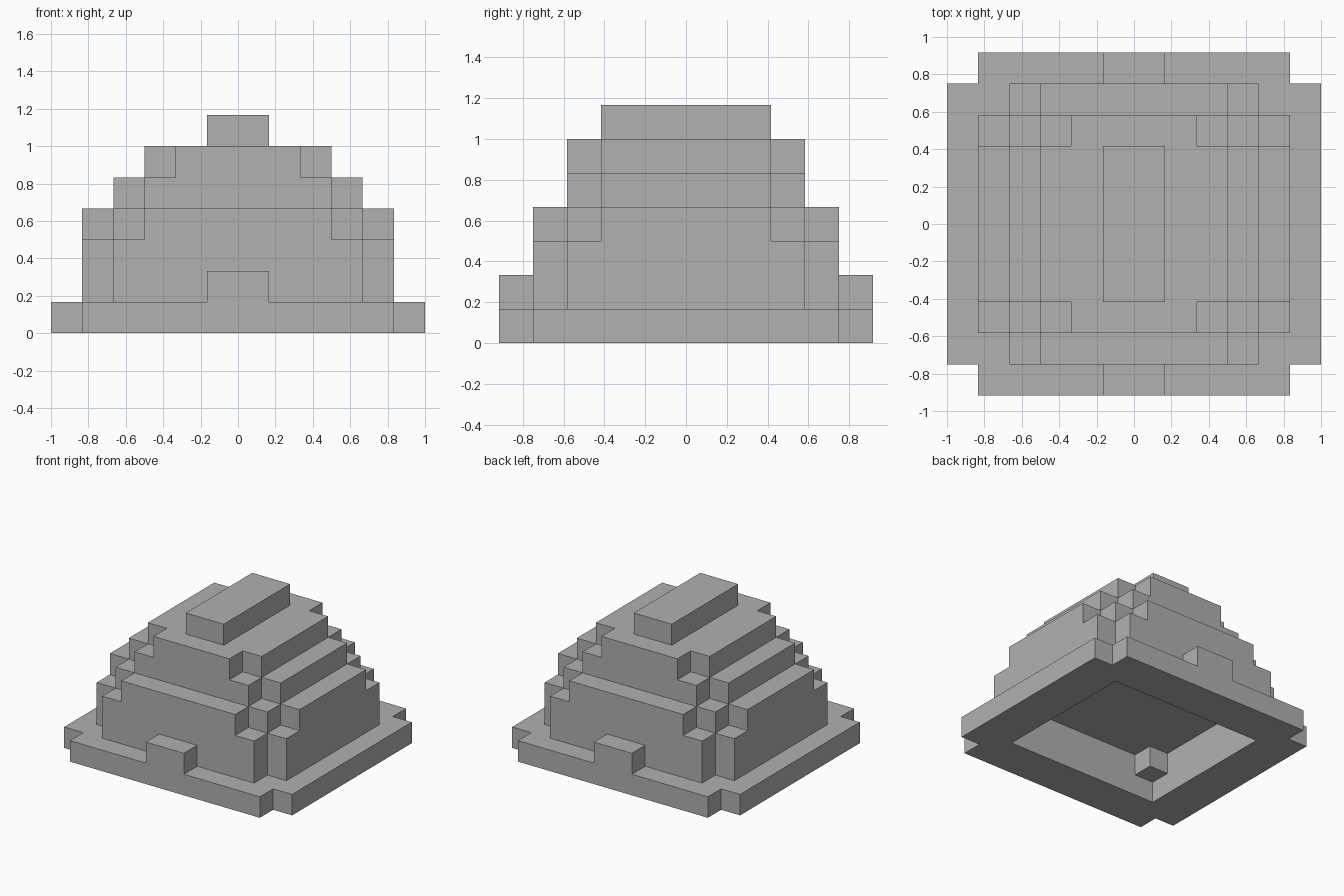
import bpy
import bmesh
from math import radians
from mathutils import Vector

UNIT = 1 / 6  # edge of one building block

cube = bpy.data.objects.get("Cube")
if cube:
    bpy.data.objects.remove(cube, do_unlink=True)

stone = bpy.data.materials.new("light_grey_stone")
stone.use_nodes = True
GREY = (0.44, 0.44, 0.44, 1)
stone.diffuse_color = GREY
stone.node_tree.nodes["Principled BSDF"].inputs["Base Color"].default_value = GREY

# Parts: bottom level, top level, and the half sizes (x, y) of crossing slabs
PARTS = {
    "base_plinth": (0, 1, [(6, 4.5), (5, 5.5)]),
    "lower_wall": (1, 3, [(5, 3.5), (4, 4.5)]),
    "lower_ledge": (3, 4, [(5, 2.5), (4, 3.5), (3, 4.5)]),
    "middle_tier": (4, 5, [(4, 2.5), (3, 3.5)]),
    "upper_tier": (5, 6, [(3, 2.5), (2, 3.5)]),
    "top_ridge": (6, 7, [(1, 2.5)]),
}
# Hollow underneath, with blocks left standing in its upper corners
HOLLOW = [(0, 1, [(4, 3.5)]), (1, 2, [(4, 2.5), (3, 3.5)])]


def inside(p, shape):
    low, high, slabs = shape
    return low < p[2] < high and any(abs(p[0]) < x and abs(p[1]) < y for x, y in slabs)


# Assign each block of the solid to its part
blocks = {}
for i in range(-6, 6):
    for j in range(-5, 6):
        for k in range(7):
            p = (i + 0.5, float(j), k + 0.5)
            if any(inside(p, h) for h in HOLLOW):
                continue
            for name, shape in PARTS.items():
                if inside(p, shape):
                    blocks[p] = name
            # Door steps at the front and back
            if k == 1 and abs(p[0]) < 1 and abs(j) == 5:
                blocks[p] = "front_step" if j < 0 else "back_step"


def build_part(name):
    """Skin the outward sides of one part and merge flat areas."""
    bm = bmesh.new()
    for p, owner in blocks.items():
        if owner != name:
            continue
        for axis in range(3):
            for sign in (-1, 1):
                d, u, v = Vector((0, 0, 0)), Vector((0, 0, 0)), Vector((0, 0, 0))
                d[axis] = sign
                u[(axis + 1) % 3] = 0.5
                v[(axis + 2) % 3] = 0.5 * sign
                if tuple(Vector(p) + d) in blocks:
                    continue
                c = Vector(p) + d / 2
                corners = (c - u - v, c + u - v, c + u + v, c - u + v)
                bm.faces.new([bm.verts.new(q * UNIT) for q in corners])
    bmesh.ops.remove_doubles(bm, verts=bm.verts, dist=0.001)
    bmesh.ops.dissolve_limit(bm, angle_limit=radians(1), verts=bm.verts, edges=bm.edges)
    mesh = bpy.data.meshes.new(name)
    bm.to_mesh(mesh)
    bm.free()
    mesh.materials.append(stone)
    bpy.context.collection.objects.link(bpy.data.objects.new(name, mesh))


for part in list(PARTS) + ["front_step", "back_step"]:
    build_part(part)
